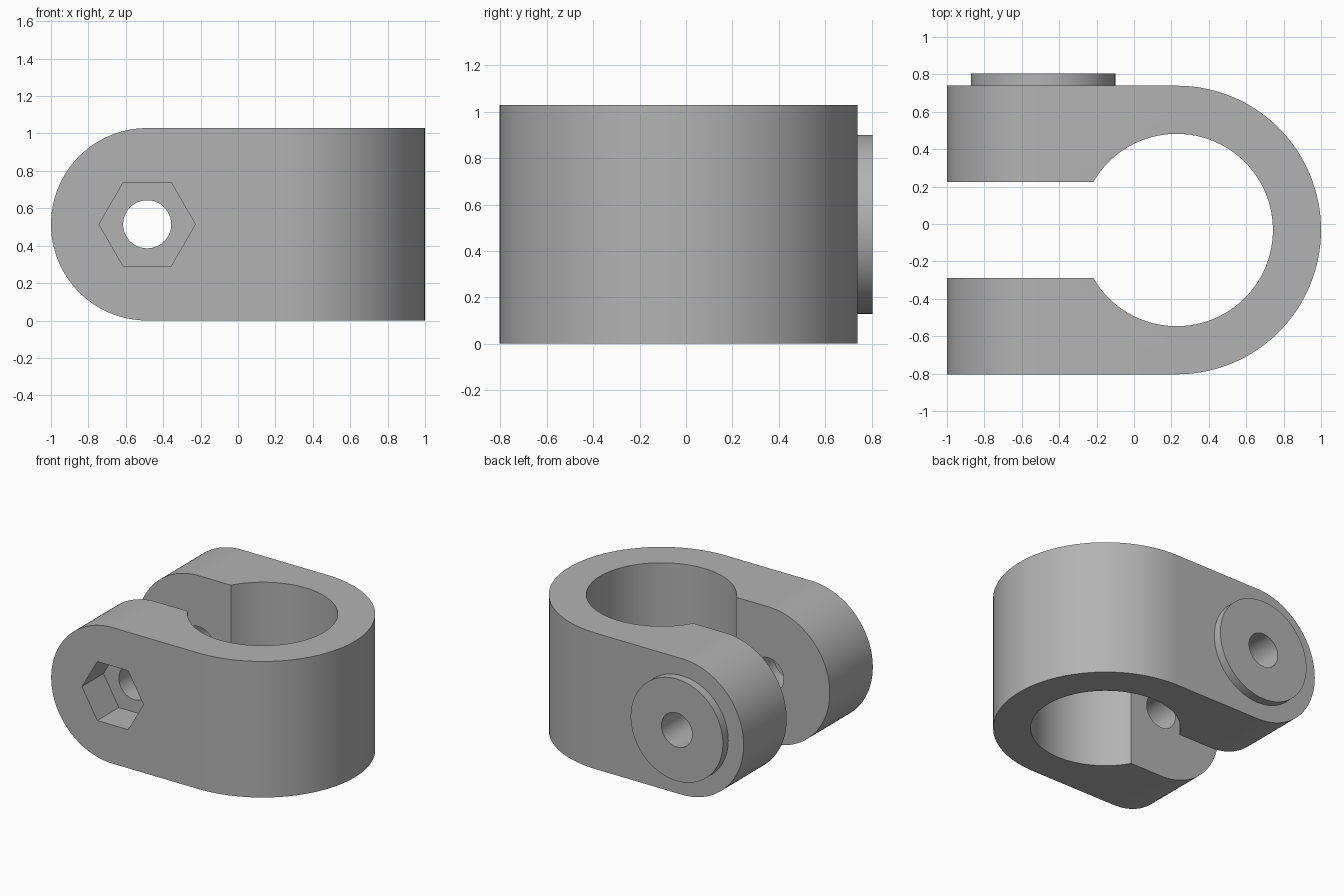
import bpy, bmesh
from math import sin, cos, radians
from mathutils import Vector

if "Cube" in bpy.data.objects:
    bpy.data.objects.remove(bpy.data.objects["Cube"], do_unlink=True)

UNIT = 0.1286              # base module of the part
HEIGHT = 8 * UNIT
RING_X, RING_Y = 0.2284, -0.0321
BOLT_X, BOLT_Z = -1 + 4 * UNIT, 4 * UNIT
BACK = RING_Y + 6 * UNIT
FRONT = RING_Y - 6 * UNIT

grey = bpy.data.materials.new("plain grey")
grey.use_nodes = True
COLOUR = (0.45, 0.45, 0.45, 1)
grey.diffuse_color = COLOUR
grey.node_tree.nodes["Principled BSDF"].inputs["Base Color"].default_value = COLOUR


def arc(cx, cy, r, start, end, steps):
    angles = [radians(start + (end - start) * i / steps) for i in range(steps + 1)]
    return [(cx + r * cos(a), cy + r * sin(a)) for a in angles]


def prism(name, points, low, high, along_y=False):
    """Extrude a closed outline along z, or an x-z outline along y."""
    bm = bmesh.new()
    place = (lambda a, b: (a, low, b)) if along_y else (lambda a, b: (a, b, low))
    face = bm.faces.new([bm.verts.new(place(*p)) for p in points])
    shift = Vector((0, high - low, 0)) if along_y else Vector((0, 0, high - low))
    moved = bmesh.ops.extrude_face_region(bm, geom=[face])["geom"]
    bmesh.ops.translate(bm, vec=shift, verts=[v for v in moved if isinstance(v, bmesh.types.BMVert)])
    bmesh.ops.recalc_face_normals(bm, faces=bm.faces)
    mesh = bpy.data.meshes.new(name)
    bm.to_mesh(mesh)
    bm.free()
    mesh.materials.append(grey)
    obj = bpy.data.objects.new(name, mesh)
    bpy.context.collection.objects.link(obj)
    return obj


def bolt_disc(name, radius, low, high, sides=72):
    return prism(name, arc(BOLT_X, BOLT_Z, radius, 0, 360, sides)[:-1], low, high, True)


def combine(target, tool, operation):
    """Apply a boolean and remove the tool."""
    mod = target.modifiers.new(operation, "BOOLEAN")
    mod.object, mod.operation, mod.solver = tool, operation, "EXACT"
    bpy.context.view_layer.objects.active = target
    bpy.ops.object.modifier_apply(modifier=mod.name)
    bpy.data.objects.remove(tool, do_unlink=True)


# Split ring with two straight ears
outline = arc(RING_X, RING_Y, 6 * UNIT, -90, 90, 64)
outline += [(-1.2, BACK), (-1.2, RING_Y + 2 * UNIT)]
outline += arc(RING_X, RING_Y, 4 * UNIT, 150, -150, 80)
outline += [(-1.2, RING_Y - 2 * UNIT), (-1.2, FRONT)]
clamp = prism("clamp_body", outline, -0.1, HEIGHT + 0.1)

# Round the ear ends and trim to height
side = arc(BOLT_X, BOLT_Z, 4 * UNIT, 90, 270, 64) + [(1.2, 0), (1.2, HEIGHT)]
combine(clamp, prism("ear_rounding", side, -1, 1, True), "INTERSECT")

# Round boss on the back ear
combine(clamp, bolt_disc("bolt_boss", 3 * UNIT, BACK - 0.1, BACK + UNIT / 2), "UNION")

# Bolt hole through both ears and hexagonal nut pocket in the front ear
combine(clamp, bolt_disc("bolt_hole", UNIT, -1.2, 1.2, 48), "DIFFERENCE")
combine(clamp, bolt_disc("nut_pocket", 2 * UNIT, FRONT - 0.2, FRONT + 2 * UNIT, 6), "DIFFERENCE")

bpy.ops.object.select_all(action="DESELECT")
clamp.select_set(True)
bpy.context.view_layer.objects.active = clamp
bpy.ops.object.shade_smooth_by_angle(angle=radians(30))
